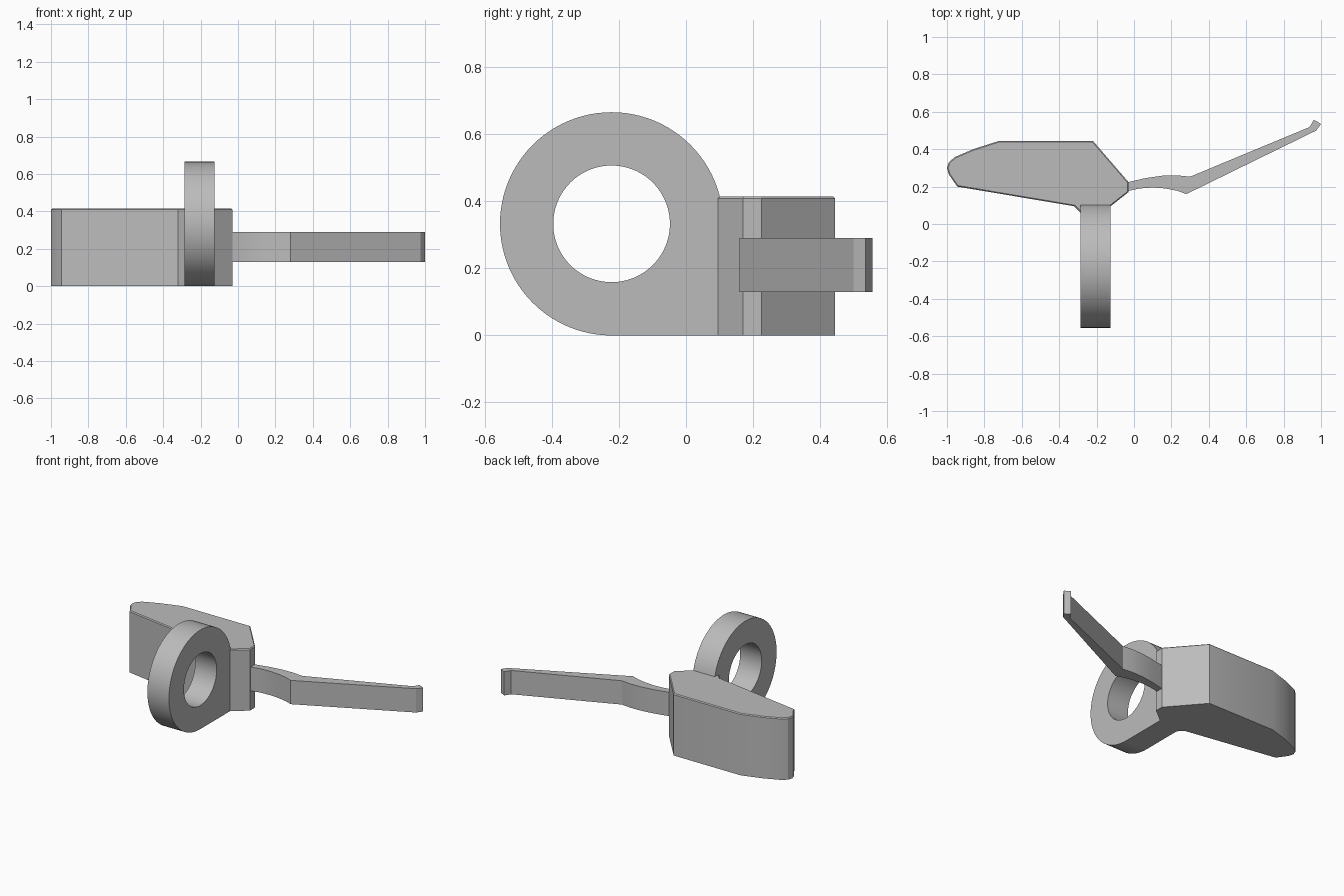
import bpy, bmesh, math
from mathutils import Vector, Matrix

cube = bpy.data.objects.get("Cube")
if cube:
    bpy.data.objects.remove(cube, do_unlink=True)

grey = bpy.data.materials.new("plain grey")
grey.use_nodes = True
COLOUR = (0.5, 0.5, 0.5, 1)
grey.diffuse_color = COLOUR
grey.node_tree.nodes["Principled BSDF"].inputs["Base Color"].default_value = COLOUR


def finish(name, bm):
    """Turn a bmesh into a smooth-by-angle object."""
    bmesh.ops.recalc_face_normals(bm, faces=bm.faces)
    mesh = bpy.data.meshes.new(name)
    bm.to_mesh(mesh)
    bm.free()
    mesh.materials.append(grey)
    obj = bpy.data.objects.new(name, mesh)
    bpy.context.collection.objects.link(obj)
    bpy.ops.object.select_all(action='DESELECT')
    obj.select_set(True)
    bpy.context.view_layer.objects.active = obj
    bpy.ops.object.shade_smooth_by_angle(angle=math.radians(25))
    return obj


def prism(name, start, direction, bevel=0):
    """Extrude a closed outline, optionally chamfering its far rim."""
    bm = bmesh.new()
    face = bm.faces.new([bm.verts.new(p) for p in start])
    out = bmesh.ops.extrude_face_region(bm, geom=[face], use_keep_orig=True)["geom"]
    bmesh.ops.translate(bm, vec=direction,
                        verts=[v for v in out if isinstance(v, bmesh.types.BMVert)])
    rim = [e for e in out if isinstance(e, bmesh.types.BMEdge)]
    if bevel:
        bmesh.ops.bevel(bm, geom=rim, offset=bevel, segments=1, affect='EDGES')
    return finish(name, bm)


# Main body: faceted block with a rounded nose
body = [(-0.945, 0.2), (-0.32, 0.095), (-0.285, 0.06), (-0.27, 0.09), (-0.125, 0.095),
        (-0.03, 0.17), (-0.03, 0.225), (-0.22, 0.445), (-0.72, 0.445),
        (-0.86, 0.4), (-0.96, 0.357), (-0.99, 0.33), (-1, 0.3), (-0.99, 0.265)]
prism("body", [(x, y, 0) for x, y in body], Vector((0, 0, 0.415)), 0.006)

# Lever: curved neck, long straight arm and a turned-up tip
lever = [(-0.04, 0.175), (0.03, 0.19), (0.1, 0.195), (0.17, 0.19), (0.23, 0.178),
         (0.28, 0.16), (0.975, 0.5), (1, 0.535), (0.962, 0.557), (0.938, 0.518),
         (0.3, 0.253), (0.23, 0.26), (0.15, 0.258), (0.06, 0.245), (-0.04, 0.222)]
prism("lever", [(x, y, 0.13) for x, y in lever], Vector((0, 0, 0.16)))

# Ring: rectangular section spun about the x direction
X0, X1, R_OUT, R_IN = -0.285, -0.125, 0.333, 0.174
CENTRE = Vector((0, -0.222, R_OUT))
bm = bmesh.new()
section = [bm.verts.new(CENTRE + Vector((x, 0, r)))
           for x, r in ((X0, R_IN), (X1, R_IN), (X1, R_OUT), (X0, R_OUT))]
edges = [bm.edges.new((section[i], section[i - 1])) for i in range(4)]
bmesh.ops.spin(bm, geom=section + edges, cent=CENTRE, axis=(1, 0, 0),
               angle=math.tau, steps=96, use_merge=True)
bmesh.ops.remove_doubles(bm, verts=bm.verts, dist=0.0001)
finish("ring", bm)

# Foot: fills the corner below the ring, back to the body
arc = [CENTRE + Matrix.Rotation(math.pi / 2 * i / 24, 3, 'X') @ Vector((X0, 0, -R_OUT))
       for i in range(25)]
prism("ring_foot", arc + [Vector((X0, CENTRE.y + R_OUT, 0))], Vector((X1 - X0, 0, 0)))
